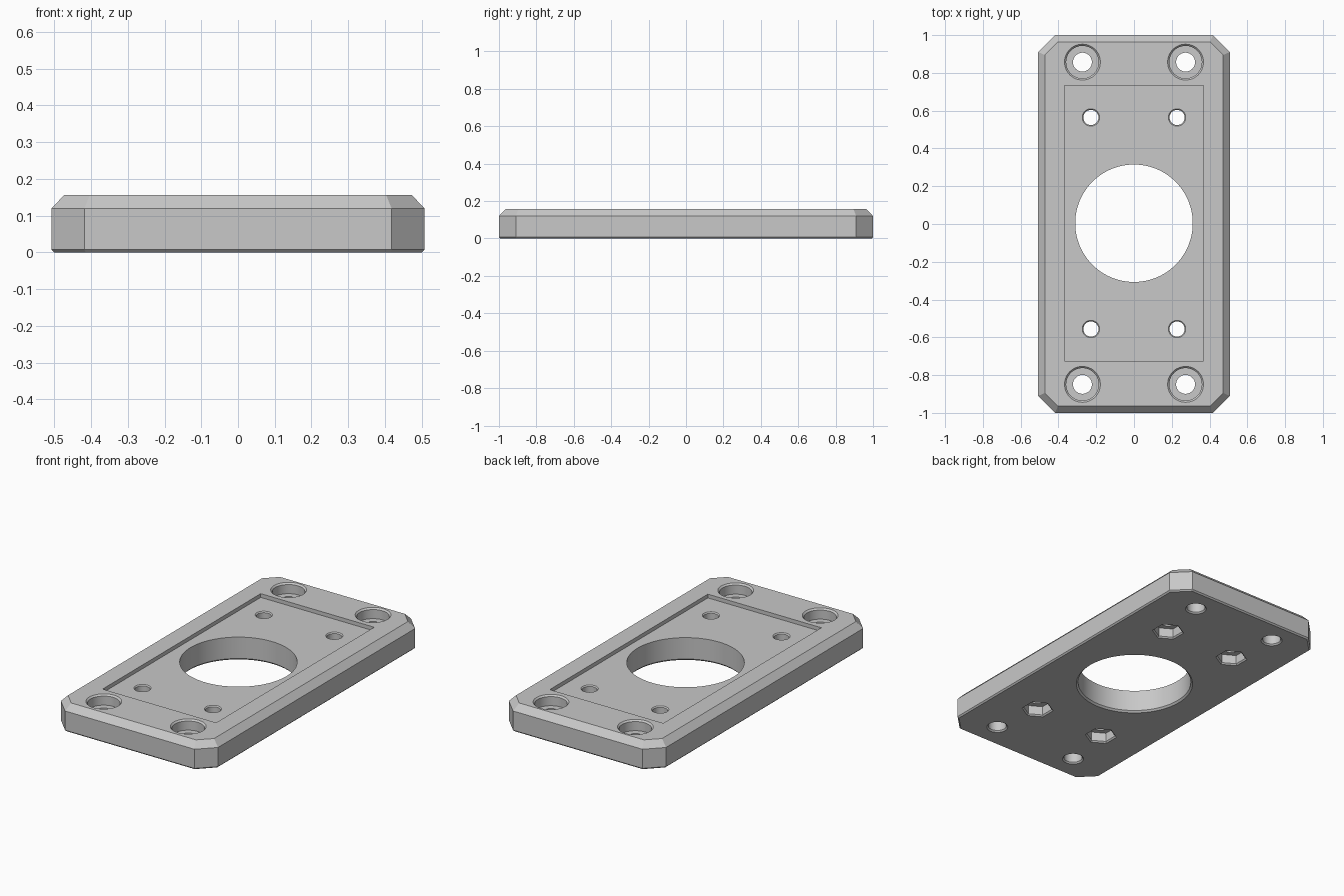
import bpy
import bmesh
from math import cos, sin, pi, sqrt, radians

old = bpy.data.objects.get("Cube")
if old:
    bpy.data.objects.remove(old, do_unlink=True)

HALF_X, HALF_Y, TOP = 0.508, 1.0, 0.157
CORNER, CHAMFER, EDGE = 0.09, 0.036, 0.008
POCKET_Z = TOP - 0.022
OFF_Y = 0.004

grey = bpy.data.materials.new("plain grey")
grey.use_nodes = True
colour = (0.58, 0.58, 0.58, 1)
grey.diffuse_color = colour
grey.node_tree.nodes["Principled BSDF"].inputs["Base Color"].default_value = colour


def loft(name, rings):
    """Closed solid through a stack of matching rings, lowest ring first."""
    bm = bmesh.new()
    loops = [[bm.verts.new(p) for p in ring] for ring in rings]
    n = len(loops[0])
    for low, high in zip(loops, loops[1:]):
        for i in range(n):
            j = (i + 1) % n
            bm.faces.new((low[i], low[j], high[j], high[i]))
    bm.faces.new(loops[0][::-1])
    bm.faces.new(loops[-1])
    bmesh.ops.recalc_face_normals(bm, faces=bm.faces)
    mesh = bpy.data.meshes.new(name)
    bm.to_mesh(mesh)
    bm.free()
    mesh.materials.append(grey)
    obj = bpy.data.objects.new(name, mesh)
    bpy.context.collection.objects.link(obj)
    return obj


def octagon(inset, z):
    """Rectangle with cut corners, shrunk evenly by inset."""
    x, y = HALF_X - inset, HALF_Y - inset
    c = CORNER - inset * (2 - sqrt(2))
    return [(x - c, -y, z), (x, c - y, z), (x, y - c, z), (x - c, y, z),
            (c - x, y, z), (-x, y - c, z), (-x, c - y, z), (c - x, -y, z)]


def turned(name, profile, sides, x=0, y=0, turn=0):
    """Prism or lathe solid from (radius, z) pairs."""
    return loft(name, [[(x + r * cos(turn + 2 * pi * i / sides),
                         y + OFF_Y + r * sin(turn + 2 * pi * i / sides), z)
                        for i in range(sides)] for r, z in profile])


def cut(target, cutter):
    mod = target.modifiers.new("cut", 'BOOLEAN')
    mod.operation = 'DIFFERENCE'
    mod.solver = 'EXACT'
    mod.object = cutter
    bpy.context.view_layer.objects.active = target
    bpy.ops.object.modifier_apply(modifier=mod.name)
    bpy.data.objects.remove(cutter, do_unlink=True)


# Plate body with chamfered rims
plate = loft("mounting_plate", [octagon(EDGE, 0), octagon(0, EDGE),
                                octagon(0, TOP - 0.037), octagon(CHAMFER, TOP)])

# Shallow rectangular recess on top
px, py = 0.367, 0.73
corners = [(-px, -py), (px, -py), (px, py), (-px, py)]
cut(plate, loft("recess_cutter", [[(x, y + OFF_Y, z) for x, y in corners]
                                  for z in (POCKET_Z, TOP + 0.1)]))

# Large central opening, chamfered underneath
R = 0.311
cut(plate, turned("opening_cutter", [(R + 0.02, -0.01), (R, 0.01), (R, TOP + 0.1)], 96))

for sx in (-1, 1):
    for sy in (-1, 1):
        # Counterbored corner holes
        x, y = sx * 0.273, sy * 0.853
        cut(plate, turned("corner_hole_cutter", [
            (0.068, -0.01), (0.05, 0.008), (0.05, TOP - 0.062), (0.086, TOP - 0.062),
            (0.086, TOP - 0.009), (0.105, TOP + 0.01)], 48, x, y))
        # Inner screw holes with hexagonal nut seats below
        x, y = sx * 0.228, sy * 0.56
        cut(plate, turned("screw_hole_cutter", [
            (0.04, -0.02), (0.04, POCKET_Z - 0.006), (0.056, POCKET_Z + 0.01)], 32, x, y))
        cut(plate, turned("nut_seat_cutter", [
            (0.098, -0.01), (0.079, 0.008), (0.079, 0.06)], 6, x, y, pi / 6))

# Smooth round walls, crisp edges
bpy.ops.object.select_all(action='DESELECT')
plate.select_set(True)
bpy.context.view_layer.objects.active = plate
bpy.ops.object.shade_smooth_by_angle(angle=radians(25))
